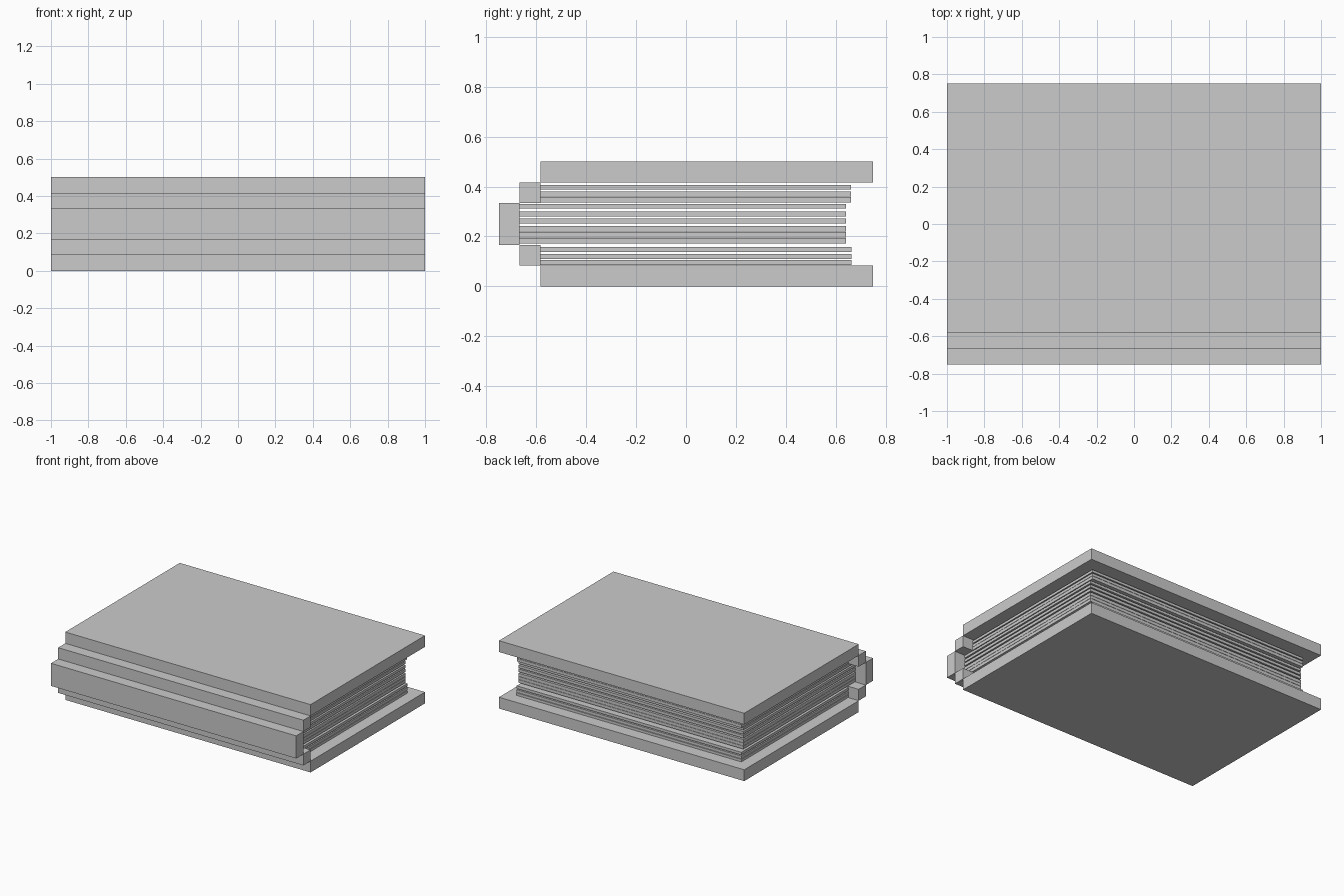
import bpy

if "Cube" in bpy.data.objects:
    bpy.data.objects.remove(bpy.data.objects["Cube"])


def box(name, x, y, z):
    """Box with half-width x, and (min, max) ranges in y and z."""
    bpy.ops.mesh.primitive_cube_add(size=1)
    ob = bpy.context.object
    ob.name = name
    ob.location = (0, sum(y) / 2, sum(z) / 2)
    ob.scale = (2 * x, y[1] - y[0], z[1] - z[0])
    bpy.ops.object.transform_apply(location=True, rotation=False, scale=True)
    return ob


U = 1 / 12  # block unit of the model

# Covers
box("bottom_cover", 1, (-7 * U, 9 * U), (0, U))
box("top_cover", 1, (-7 * U, 9 * U), (5 * U, 6 * U))

# Stepped spine
box("spine_centre", 1, (-9 * U, -8 * U), (2 * U, 4 * U))
box("spine_lower_step", 1, (-8 * U, -7 * U), (U, 2 * U))
box("spine_upper_step", 1, (-8 * U, -7 * U), (4 * U, 5 * U))

# Page layers: back edge of the spine, free edge, z ranges
page_groups = {
    "lower_page": (-7 * U, 0.664, [(0.086, 0.105), (0.109, 0.129), (0.137, 0.157)]),
    "middle_page": (-8 * U, 0.642, [(0.172, 0.194), (0.196, 0.217), (0.219, 0.242),
                                    (0.252, 0.273), (0.281, 0.301), (0.312, 0.330)]),
    "upper_page": (-7 * U, 0.661, [(0.336, 0.358), (0.360, 0.380), (0.388, 0.407)]),
}
for name, (y0, y1, layers) in page_groups.items():
    for i, z in enumerate(layers, 1):
        box(f"{name}_{i}", 11 * U, (y0, y1), z)
